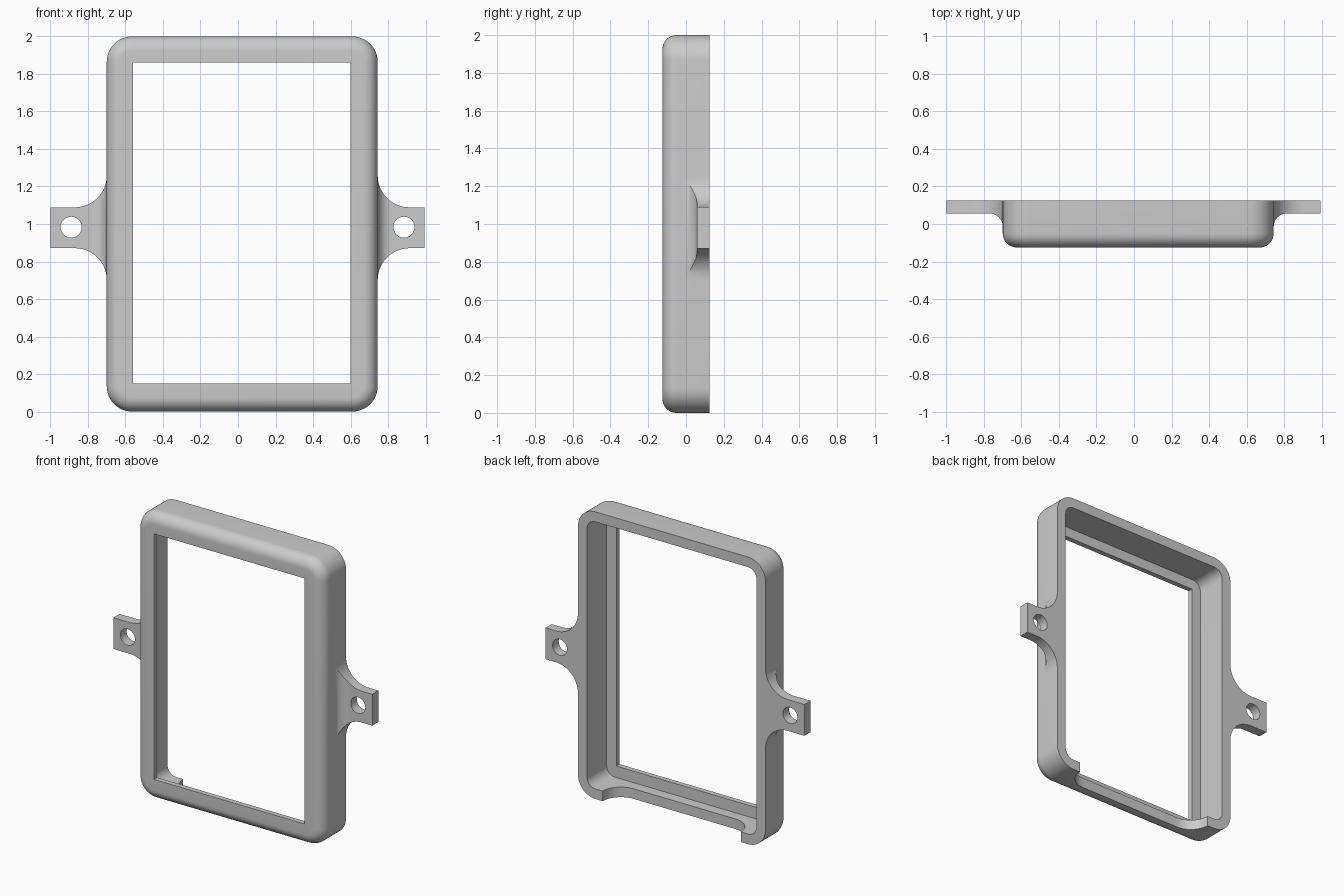
import bpy, bmesh
from math import sin, cos, pi, radians
from mathutils import Vector

old = bpy.data.objects.get("Cube")
if old:
    bpy.data.objects.remove(old, do_unlink=True)

grey = bpy.data.materials.new("plain grey")
grey.use_nodes = True
grey.diffuse_color = (0.6, 0.6, 0.6, 1)
grey.node_tree.nodes["Principled BSDF"].inputs["Base Color"].default_value = (0.6, 0.6, 0.6, 1)

# Outer limits of the frame
LEFT, RIGHT, TOP, BACK, FRONT = -0.70, 0.745, 2.0, 0.125, -0.125
WALL, LIP = 0.07, 0.035


def arc(cx, cy, r, start, end, n=12):
    """Points on a circular arc, angles in quarter turns."""
    angles = [(start + (end - start) * i / n) * pi / 2 for i in range(n + 1)]
    return [(cx + r * cos(a), cy + r * sin(a)) for a in angles]


def rounded_rect(inset, r):
    """Frame outline in x and z, moved inwards by inset."""
    x0, x1 = LEFT + inset + r, RIGHT - inset - r
    z0, z1 = inset + r, TOP - inset - r
    return (arc(x1, z1, r, 0, 1) + arc(x0, z1, r, 1, 2)
            + arc(x0, z0, r, 2, 3) + arc(x1, z0, r, 3, 4))


def loft(name, rings):
    """Closed solid through matching rings of 3D points."""
    bm = bmesh.new()
    rows = [[bm.verts.new(p) for p in ring] for ring in rings]
    for a, b in zip(rows, rows[1:]):
        for i in range(len(a)):
            j = (i + 1) % len(a)
            bm.faces.new((a[i], a[j], b[j], b[i]))
    bm.faces.new(rows[0])
    bm.faces.new(rows[-1])
    bmesh.ops.recalc_face_normals(bm, faces=bm.faces)
    mesh = bpy.data.meshes.new(name)
    bm.to_mesh(mesh)
    bm.free()
    mesh.materials.append(grey)
    ob = bpy.data.objects.new(name, mesh)
    bpy.context.collection.objects.link(ob)
    return ob


def along_y(outline, y):
    return [Vector((x, y, z)) for x, z in outline]


def along_z(outline, z):
    return [Vector((x, y, z)) for x, y in outline]


def combine(target, tool, operation):
    """Apply a boolean and remove the tool."""
    mod = target.modifiers.new("cut", 'BOOLEAN')
    mod.operation, mod.solver, mod.object = operation, 'EXACT', tool
    bpy.context.view_layer.objects.active = target
    bpy.ops.object.modifier_apply(modifier=mod.name)
    bpy.data.objects.remove(tool, do_unlink=True)


# Frame body with a rolled front edge
FILLET, CORNER = 0.075, 0.135
rings = []
for i in range(11):
    a = pi / 2 * i / 10
    inset = FILLET * (1 - sin(a))
    rings.append(along_y(rounded_rect(inset, CORNER - inset), FRONT + FILLET * (1 - cos(a))))
rings.append(along_y(rounded_rect(0, CORNER), BACK))
frame = loft("bezel_frame", rings)

# Pocket open to the back
pocket = rounded_rect(WALL, 0.065)
combine(frame, loft("pocket", [along_y(pocket, FRONT + LIP), along_y(pocket, 0.3)]), 'DIFFERENCE')

# Window through the front lip
window = [(-0.56, 0.15), (0.60, 0.15), (0.60, 1.86), (-0.56, 1.86)]
combine(frame, loft("window", [along_y(window, -0.3), along_y(window, 0.3)]), 'DIFFERENCE')

# Notch with rounded inner corners in the back of the bottom wall
N0, N1, NR, NY = -0.51, 0.555, 0.14, -0.015
notch = ([(N1, 0.3)] + arc(N1 - NR, NY + NR, NR, 4, 3)
         + arc(N0 + NR, NY + NR, NR, 3, 2) + [(N0, 0.3)])
combine(frame, loft("notch", [along_z(notch, -0.1), along_z(notch, 0.12)]), 'DIFFERENCE')

# Mounting ears with flared roots and a screw hole
MID, HALF, FLARE, ROOT, EAR_Y, SUNK = 0.98, 0.109, 0.17, 0.072, 0.057, 0.03
for name, side, base, tip, hole in (("left_ear", 1, RIGHT, 0.995, 0.885),
                                    ("right_ear", -1, LEFT, -1.0, -0.89)):
    length = abs(tip - base)
    upper = ([(-SUNK, HALF + FLARE)] + arc(FLARE, HALF + FLARE, FLARE, 2, 3, 20)
             + [(length, HALF)])
    face = [(u, MID + v) for u, v in upper] + [(u, MID - v) for u, v in reversed(upper)]
    plan = ([(-SUNK, BACK), (length, BACK)]
            + [(length, EAR_Y)] + arc(ROOT, EAR_Y - ROOT, ROOT, 1, 2)
            + [(-SUNK, EAR_Y - ROOT)])
    face = [(base + side * u, z) for u, z in face]
    # The plan reaches past the tip so only the face profile trims it
    plan = [(base + side * (u + (0.1 if u == length else 0)), y) for u, y in plan]
    ear = loft(name, [along_y(face, -0.2), along_y(face, 0.2)])
    combine(ear, loft("plan", [along_z(plan, 0.5), along_z(plan, 1.5)]), 'INTERSECT')
    ring = arc(hole, MID + 0.003, 0.056, 0, 4, 40)[:-1]
    combine(ear, loft("hole", [along_y(ring, -0.2), along_y(ring, 0.2)]), 'DIFFERENCE')
    combine(frame, ear, 'UNION')

# Smooth rolled edges, crisp corners
bpy.ops.object.select_all(action='DESELECT')
frame.select_set(True)
bpy.context.view_layer.objects.active = frame
bpy.ops.object.shade_smooth_by_angle(angle=radians(30))
